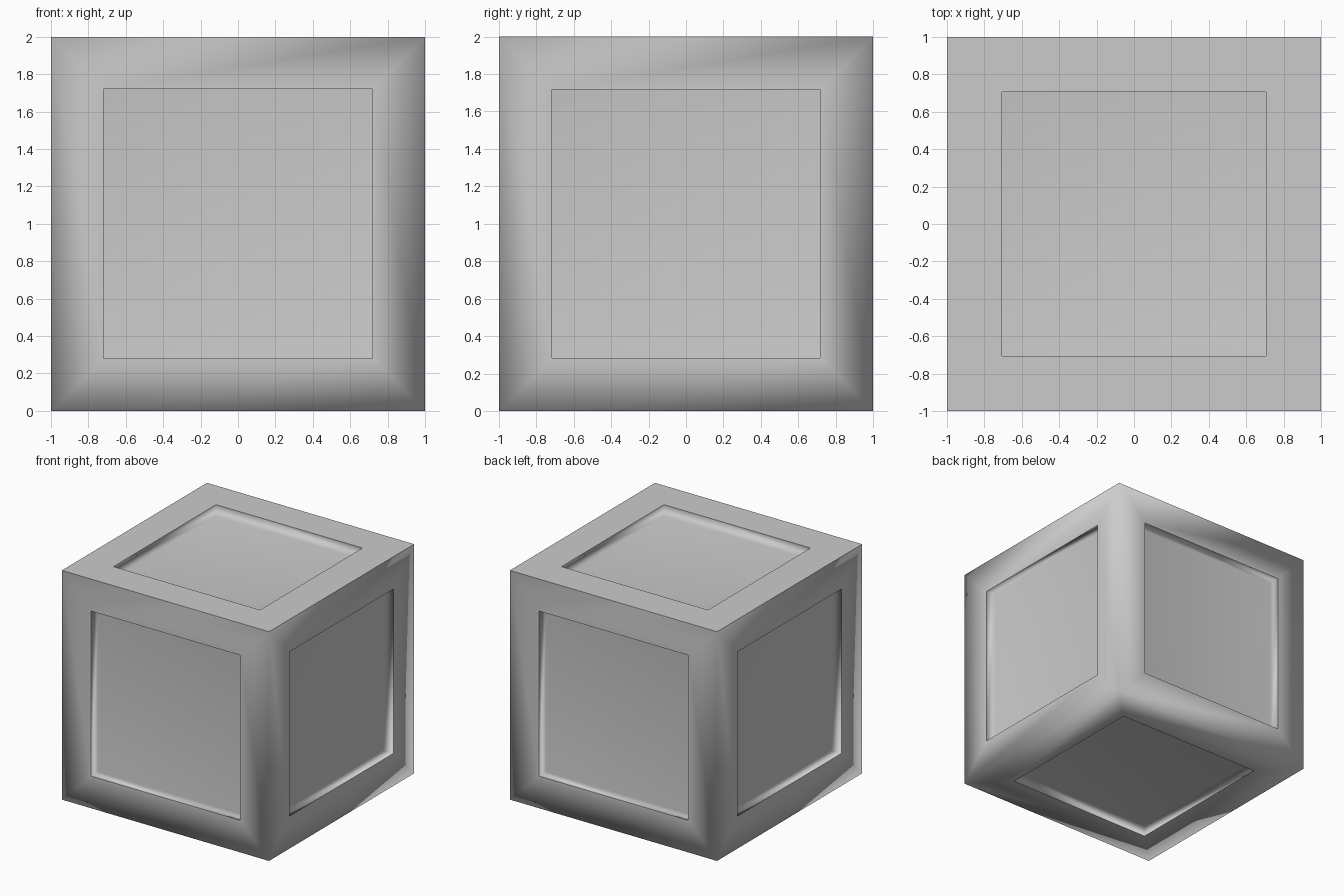
import bpy, bmesh

if "Cube" in bpy.data.objects:
    bpy.data.objects.remove(bpy.data.objects["Cube"])

DEPTH = 0.10          # how far each panel sinks in

# Crate body: cube standing on the ground
bm = bmesh.new()
bmesh.ops.create_cube(bm, size=2)
bmesh.ops.translate(bm, verts=bm.verts, vec=(0, 0, 1))
lid_edges = [e for e in bm.edges if all(v.co.z > 1.9 for v in e.verts)]

# Recessed panel on every face, with a crisp opening and a soft floor edge
crisp = []
for face in list(bm.faces):
    normal = face.normal.copy()
    rim = 0.293 if abs(normal.z) > 0.5 else 0.283 if abs(normal.x) > 0.5 else 0.28
    bmesh.ops.inset_individual(bm, faces=[face], thickness=rim, use_even_offset=True)
    opening = list(face.verts)
    panel = bmesh.ops.extrude_discrete_faces(bm, faces=[face])["faces"][0]
    bmesh.ops.translate(bm, verts=panel.verts, vec=-normal * DEPTH)
    crisp += [e for v in opening for e in v.link_edges if e.other_vert(v) in opening]

for f in bm.faces:
    f.smooth = True
for e in bm.edges:
    e.smooth = True
# The lid rim and panel openings have crisp edges
for e in crisp + [e for e in lid_edges if e.is_valid]:
    e.smooth = False
bmesh.ops.recalc_face_normals(bm, faces=bm.faces)

mesh = bpy.data.meshes.new("panelled_crate")
bm.to_mesh(mesh)
bm.free()
crate = bpy.data.objects.new("panelled_crate", mesh)
bpy.context.collection.objects.link(crate)

# Large faces dominate the soft shading
weighted = crate.modifiers.new("weighted_normals", 'WEIGHTED_NORMAL')
weighted.mode = 'FACE_AREA'
weighted.keep_sharp = True
